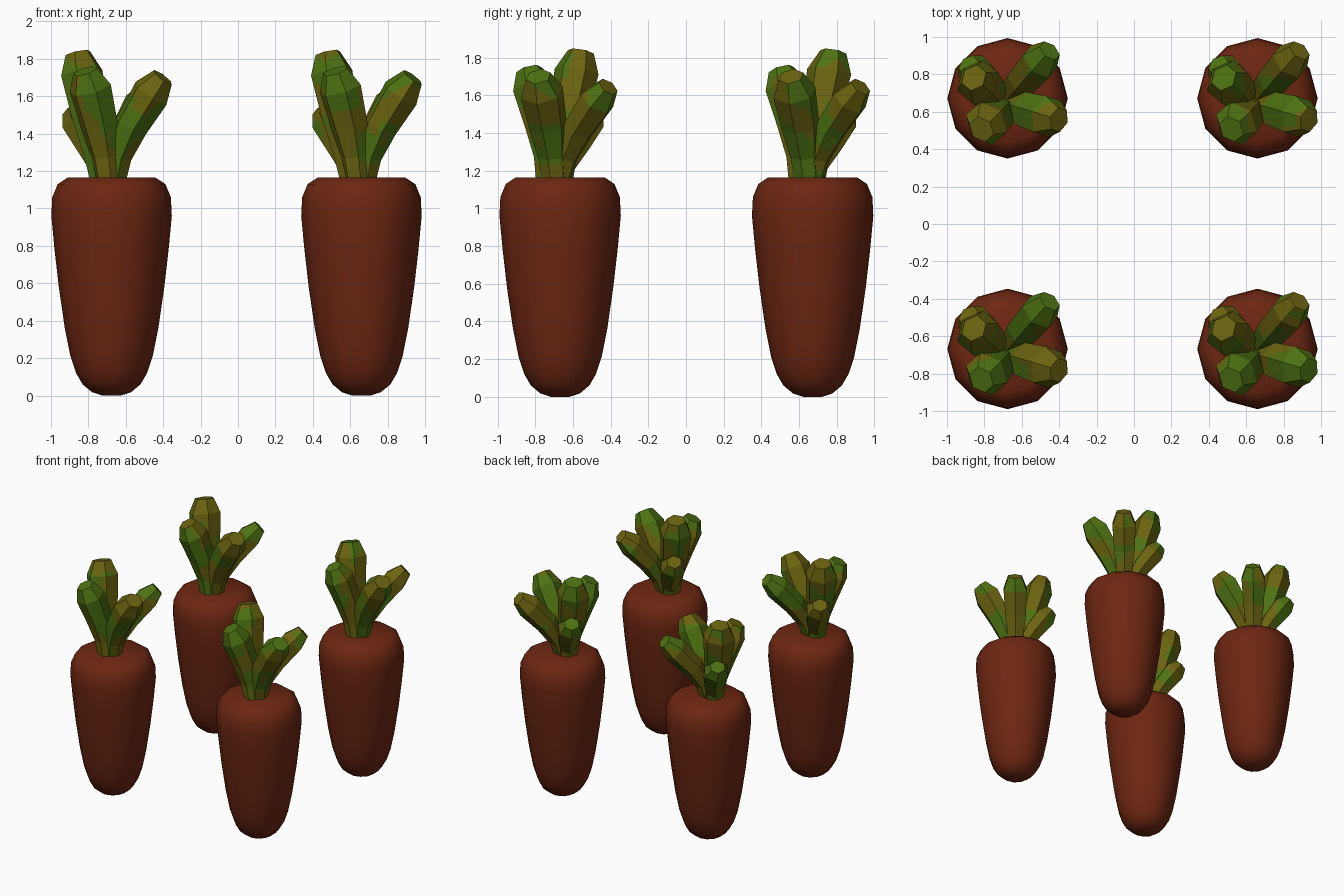
import bpy, bmesh, math
from mathutils import Vector, noise

if "Cube" in bpy.data.objects:
    bpy.data.objects.remove(bpy.data.objects["Cube"])


def material(name, rgb):
    m = bpy.data.materials.new(name)
    m.diffuse_color = (*rgb, 1)
    m.use_nodes = True
    m.node_tree.nodes["Principled BSDF"].inputs["Base Color"].default_value = m.diffuse_color
    return m


ORANGE = material("root_red_orange", (0.155, 0.020, 0.006))
GREEN = material("leaf_green", (0.075, 0.165, 0.006))
OLIVE = material("leaf_olive", (0.145, 0.125, 0.005))


def make_object(name, bm, mats, loc):
    bmesh.ops.recalc_face_normals(bm, faces=bm.faces)
    me = bpy.data.meshes.new(name)
    bm.to_mesh(me)
    bm.free()
    for m in mats:
        me.materials.append(m)
    ob = bpy.data.objects.new(name, me)
    ob.location = loc
    bpy.context.collection.objects.link(ob)
    return ob


def loft(bm, rings):
    """Skin a list of point rings and cap both ends."""
    rows = [[bm.verts.new(p) for p in ring] for ring in rings]
    n = len(rows[0])
    for a, b in zip(rows, rows[1:]):
        for i in range(n):
            j = (i + 1) % n
            bm.faces.new((a[i], a[j], b[j], b[i]))
    bm.faces.new(rows[0][::-1])
    bm.faces.new(rows[-1])


# root profile: (radius, height)
PROFILE = [(0.05, 0.0), (0.105, 0.018), (0.155, 0.06), (0.19, 0.12), (0.22, 0.21),
           (0.25, 0.36), (0.282, 0.58), (0.305, 0.78), (0.322, 0.96),
           (0.317, 1.06), (0.288, 1.13), (0.235, 1.165)]


def root(name, loc):
    bm = bmesh.new()
    loft(bm, [[Vector((r * math.cos(i * math.pi / 6), r * math.sin(i * math.pi / 6), z))
               for i in range(12)] for r, z in PROFILE])
    ob = make_object(name, bm, [ORANGE], loc)
    bpy.ops.object.select_all(action='DESELECT')
    ob.select_set(True)
    bpy.context.view_layer.objects.active = ob
    bpy.ops.object.shade_smooth_by_angle(angle=math.radians(50))


# leaves: base, middle and tip of each axis, plus width scale
LEAVES = {
    "tall_leaf": ((-0.05, 0.0, 1.15), (-0.11, 0.04, 1.47), (-0.18, 0.11, 1.83), 1.05),
    "back_leaf": ((0.01, 0.0, 1.15), (0.07, 0.08, 1.39), (0.225, 0.255, 1.645), 0.9),
    "right_leaf": ((0.02, -0.03, 1.15), (0.09, -0.06, 1.41), (0.275, -0.115, 1.70), 1.0),
    "front_leaf": ((-0.02, -0.06, 1.15), (-0.06, -0.08, 1.42), (-0.14, -0.165, 1.735), 1.05),
    "low_leaf": ((-0.04, -0.01, 1.15), (-0.10, 0.07, 1.32), (-0.21, 0.18, 1.52), 0.85),
}
# (position along the axis, half width)
SECTIONS = [(0.0, 0.068), (0.25, 0.078), (0.55, 0.104), (0.86, 0.118), (1.0, 0.07)]


def leaf(name, spec, loc, seed):
    a, m, b = (Vector(p) for p in spec[:3])
    ctrl = 2 * m - (a + b) / 2
    out = Vector((b.x - a.x, b.y - a.y, 0)).normalized()
    side = out.cross(Vector((0, 0, 1)))
    rings = []
    for t, w in SECTIONS:
        c = a * (1 - t) ** 2 + ctrl * 2 * t * (1 - t) + b * t * t
        tan = ((ctrl - a) * (1 - t) + (b - ctrl) * t).normalized()
        if t == 0:
            tan = Vector((0, 0, 1))
        up = side.cross(tan)
        w *= spec[3]
        rings.append([c + side * w * math.sin(k * math.pi / 3) +
                      up * w * 0.9 * math.cos(k * math.pi / 3) for k in range(6)])
    bm = bmesh.new()
    loft(bm, rings)
    # finer faces so the two greens can form irregular patches
    bmesh.ops.subdivide_edges(bm, edges=bm.edges[:], cuts=3, use_grid_fill=True)
    for f in bm.faces:
        p = f.calc_center_median() * 5 + Vector((seed * 7.3, seed * 3.1, 0))
        f.material_index = 1 if noise.noise(p) > -0.03 else 0
    make_object(name, bm, [GREEN, OLIVE], loc)


# four carrots in a square
n = 0
for x in (-0.676, 0.660):
    for y in (-0.668, 0.672):
        n += 1
        root(f"carrot_root_{n}", (x, y, 0))
        for i, (name, spec) in enumerate(LEAVES.items()):
            leaf(f"{name}_{n}", spec, (x, y, 0), n + i * 0.37)
